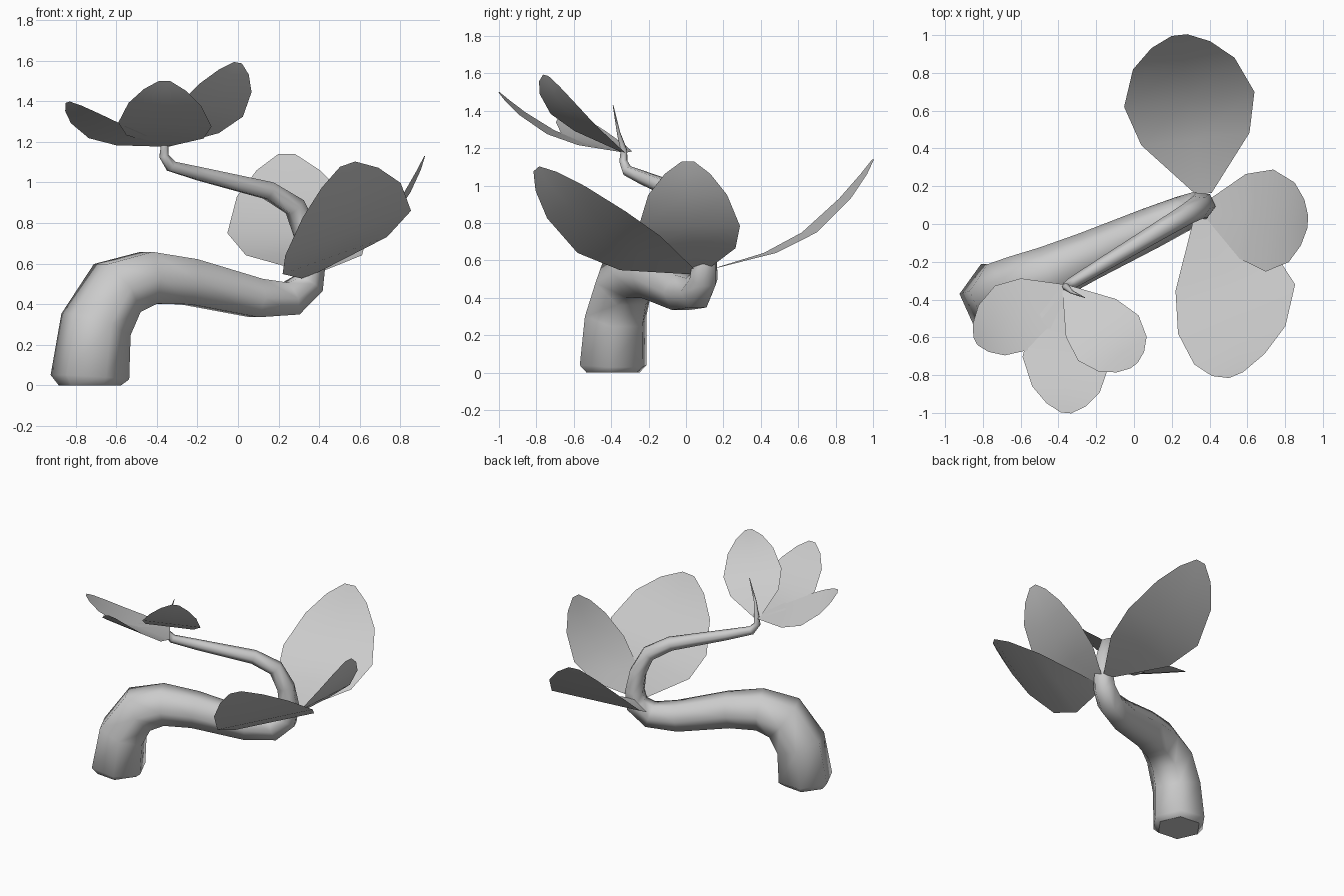
import bpy
from mathutils import Vector as V
from math import cos, sin, pi

if "Cube" in bpy.data.objects:
    bpy.data.objects.remove(bpy.data.objects["Cube"])


def make_object(name, verts, faces):
    mesh = bpy.data.meshes.new(name)
    mesh.from_pydata(verts, [], faces)
    mesh.update()
    for p in mesh.polygons:
        p.use_smooth = len(p.vertices) < 6      # end caps stay flat
    ob = bpy.data.objects.new(name, mesh)
    bpy.context.collection.objects.link(ob)
    return ob


def tube(name, path, side, sides=6):
    """Tapered tube through (x, y, z, radius) points."""
    pts = [V(p[:3]) for p in path]
    last = len(pts) - 1
    verts, faces = [], []
    for i, p in enumerate(pts):
        a, b = pts[max(i - 1, 0)], pts[min(i + 1, last)]
        t = ((b - p).normalized() if i < last else V()) + ((p - a).normalized() if i else V())
        t.normalize()
        n = (side - t * side.dot(t)).normalized()
        m = t.cross(n)
        verts += [p + (n * cos(k * 2 * pi / sides) + m * sin(k * 2 * pi / sides)) * path[i][3]
                  for k in range(sides)]
    for i in range(last):
        for k in range(sides):
            j = (k + 1) % sides
            faces.append((i * sides + k, i * sides + j, (i + 1) * sides + j, (i + 1) * sides + k))
    faces.append(tuple(reversed(range(sides))))
    faces.append(tuple(range(last * sides, (last + 1) * sides)))
    return make_object(name, verts, faces)


# Leaf template: position along the leaf, half width, sag below the chord
LEAF = [(0, .12, 0), (.345, .83, .77), (.595, 1, 1), (.82, .78, .68), (.94, .45, .29), (1, .12, 0)]


def leaf(name, base, tip, half_width, sag):
    base, tip, half_width, sag = V(base), V(tip), V(half_width), V(sag)
    verts, faces = [], []
    for t, w, s in LEAF:
        mid = base.lerp(tip, t) + sag * s
        verts += [mid - half_width * w, mid, mid + half_width * w]
    for i in range(len(LEAF) - 1):
        for k in (0, 1):
            a = i * 3 + k
            faces.append((a, a + 1, a + 4, a + 3))
    return make_object(name, verts, faces)


# Trunk, side profile (x, z, radius) lying in one slanted vertical plane
lower = [(-.73, 0, .155), (-.73, .04, .195), (-.70, .30, .18), (-.595, .48, .17),
         (-.44, .53, .148), (-.24, .51, .13), (.09, .43, .11), (.26, .427, .095),
         (.345, .50, .082)]
# Upper branch, doubling back over the trunk
upper = [(.36, .60, .072), (.34, .74, .064), (.28, .88, .056), (.15, .96, .05),
         (-.18, 1.04, .038), (-.33, 1.08, .031), (-.365, 1.13, .024), (-.36, 1.19, .019)]
path = [(x, -.39 + .45 * (x + .73), z, r) for x, z, r in lower]
path += [(x, .1 + .6 * (x - .36), z, r) for x, z, r in upper]
# Thin pointed end of the branch
path += [(-.33, -.36, 1.28, .01), (-.26, -.39, 1.43, .002)]
tube("trunk", path, V((-.41, .91, 0)))

# Lower cluster of leaves
leaf("lower_leaf_back", (.37, .16, .56), (.24, 1.0, 1.14), (.345, .04, 0), (0, 0, -.155))
leaf("lower_leaf_front", (.35, .03, .54), (.54, -.80, 1.09), (.31, .13, .11), (.08, .014, -.117))
leaf("lower_leaf_right", (.37, .08, .55), (.92, .01, 1.13), (.02, .27, 0), (.02, -.02, -.11))

# Upper cluster of leaves
leaf("upper_leaf_front", (-.36, -.34, 1.18), (-.36, -1.0, 1.5), (.23, -.02, -.01), (0, .01, -.085))
leaf("upper_leaf_right", (-.36, -.34, 1.18), (0, -.75, 1.59), (.16, .12, -.03), (.01, -.02, -.07))
leaf("upper_leaf_left", (-.36, -.34, 1.18), (-.84, -.62, 1.395), (.09, -.17, .03), (0, .01, -.06))
